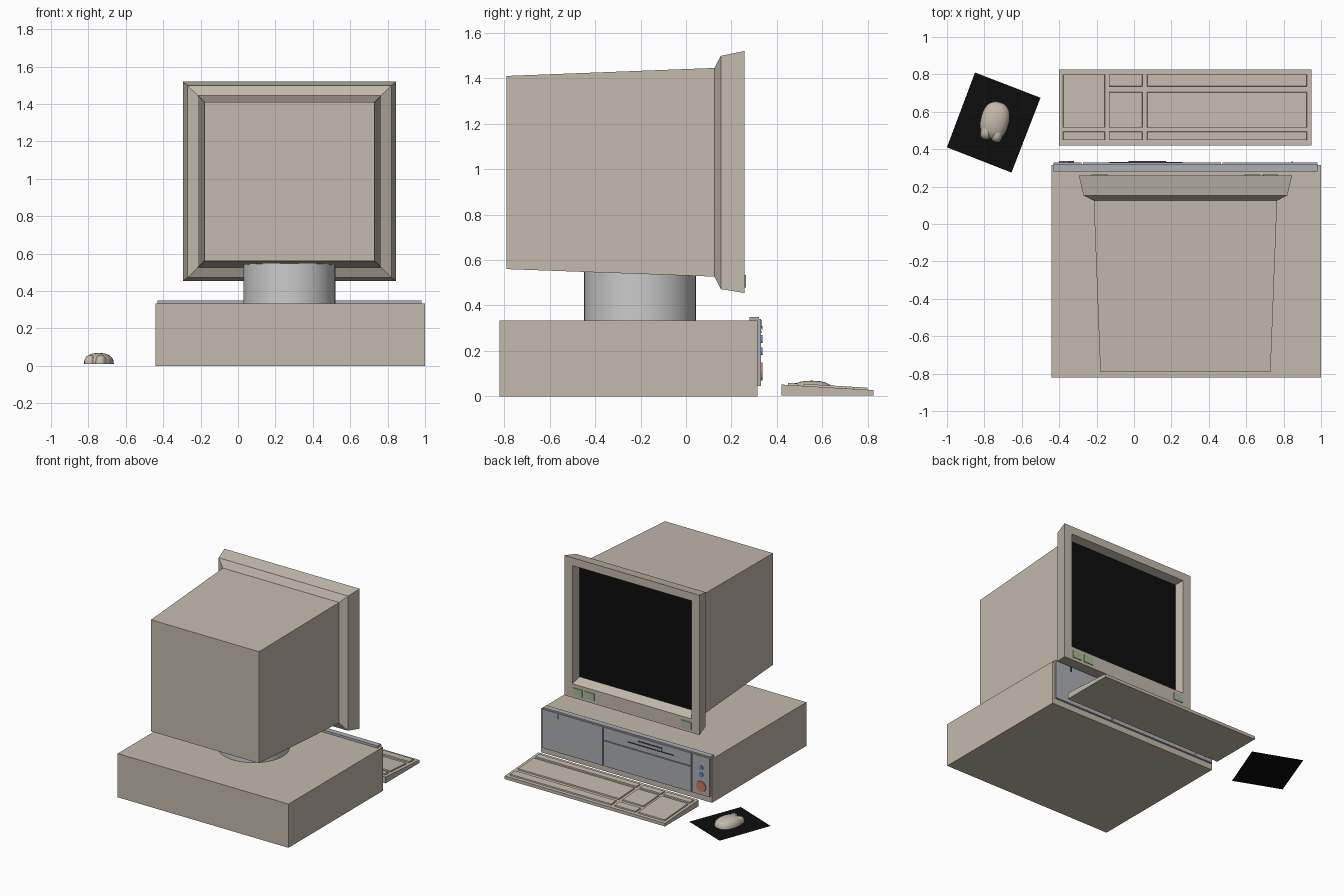
import bpy, bmesh, math
from mathutils import Matrix, Vector

if "Cube" in bpy.data.objects:
    bpy.data.objects.remove(bpy.data.objects["Cube"])


def mat(name, r, g, b):
    m = bpy.data.materials.new(name)
    m.diffuse_color = (r, g, b, 1)
    m.use_nodes = True
    m.node_tree.nodes["Principled BSDF"].inputs["Base Color"].default_value = m.diffuse_color
    return m


BEIGE = mat("beige", .55, .49, .41)
GREY = mat("panel_grey", .42, .43, .46)
LIGHT = mat("light_grey", .52, .52, .52)
BLACK = mat("black", .004, .004, .004)
DARK = mat("dark", .03, .03, .04)
GREEN = mat("green", .38, .5, .3)
BLUE = mat("blue", .12, .28, .6)
RED = mat("red", .6, .2, .14)


def finish(name, bm, material, smooth=False):
    bmesh.ops.recalc_face_normals(bm, faces=bm.faces)
    me = bpy.data.meshes.new(name)
    bm.to_mesh(me)
    bm.free()
    ob = bpy.data.objects.new(name, me)
    bpy.context.collection.objects.link(ob)
    me.materials.append(material)
    if smooth:
        bpy.ops.object.select_all(action='DESELECT')
        ob.select_set(True)
        bpy.context.view_layer.objects.active = ob
        bpy.ops.object.shade_smooth_by_angle(angle=math.radians(40))
    return ob


def loft(name, rings, material, cap_start=True, cap_end=True):
    """Join rings with equal point counts into a skin."""
    bm = bmesh.new()
    vs = [[bm.verts.new(p) for p in ring] for ring in rings]
    n = len(vs[0])
    for a, b in zip(vs, vs[1:]):
        for i in range(n):
            bm.faces.new((a[i], a[(i + 1) % n], b[(i + 1) % n], b[i]))
    if cap_start:
        bm.faces.new(vs[0])
    if cap_end:
        bm.faces.new(vs[-1])
    return finish(name, bm, material)


def rect(y, x0, x1, z0, z1):
    return [(x0, y, z0), (x1, y, z0), (x1, y, z1), (x0, y, z1)]


def box(name, x, y, z, material):
    return loft(name, [rect(y[0], *x, *z), rect(y[1], *x, *z)], material)


def cylinder(name, centre, r, depth, material, axis='Z', sides=48):
    bm = bmesh.new()
    m = Matrix.Translation(centre)
    if axis == 'Y':
        m = m @ Matrix.Rotation(math.pi / 2, 4, 'X')
    bmesh.ops.create_cone(bm, cap_ends=True, segments=sides, radius1=r,
                          radius2=r, depth=depth, matrix=m)
    return finish(name, bm, material, True)


# Computer case and grey front panel with three bays
box("case", (-.44, 1), (-.82, .315), (0, .333), BEIGE)
box("panel_back", (-.43, .98), (.28, .322), (.045, .35), GREY)
box("panel_left_bay", (.474, .98), (.322, .33), (.045, .34), GREY)
box("panel_drive_upper", (-.274, .466), (.322, .33), (.242, .34), GREY)
box("panel_drive_lower", (-.274, .466), (.322, .33), (.045, .236), GREY)
box("panel_controls", (-.43, -.282), (.322, .33), (.045, .34), GREY)

# Drive slots, latch and controls
box("drive_slot", (-.13, .26), (.328, .332), (.279, .287), DARK)
box("drive_latch", (-.03, .17), (.328, .336), (.295, .31), GREY)
box("drive_latch_gap", (-.03, .17), (.328, .333), (.31, .315), DARK)
box("panel_slit", (.842, .85), (.328, .333), (.30, .335), DARK)
for i, z in enumerate((.252, .198)):
    cylinder(f"control_light_{i}", (-.36, .332, z), .017, .008, BLUE, 'Y', 16)
cylinder("power_button", (-.36, .332, .11), .04, .01, RED, 'Y', 24)

# Monitor stand
cylinder("monitor_stand", (.275, -.203, .443), .246, .226, LIGHT)

# Monitor shell: back, flared bezel, then recess down to the screen
loft("monitor_shell", [
    rect(-.79, -.18, .73, .56, 1.41),
    rect(.125, -.215, .765, .527, 1.445),
    rect(.153, -.27, .82, .472, 1.498),
    rect(.258, -.295, .845, .455, 1.52),
    rect(.258, -.227, .777, .56, 1.46),
    rect(.188, -.215, .765, .59, 1.45)], BEIGE, cap_end=False)
loft("screen", [rect(.189, -.215, .765, .59, 1.45)], BLACK, cap_end=False)
for i, (a, b) in enumerate(((.69, .77), (.59, .67), (-.227, -.142))):
    box(f"monitor_button_{i}", (a, b), (.25, .264), (.478, .533), GREEN)


# Keyboard: wedge base with raised key blocks
def slope(y):
    return .052 - (y - .42) * .06


def wedge(name, x0, x1, y0, y1, lift, base, inset=0):
    i = inset
    bottom = [(x, y, base if base is not None else slope(y) - .002)
              for x, y in ((x0, y0), (x1, y0), (x1, y1), (x0, y1))]
    top = [(x, y, slope(y) + lift) for x, y in
           ((x0 + i, y0 + i), (x1 - i, y0 + i), (x1 - i, y1 - i), (x0 + i, y1 - i))]
    return loft(name, [bottom, top], BEIGE)


wedge("keyboard_base", -.40, .95, .42, .825, 0, .004)
func, main, space = (.448, .495), (.515, .705), (.735, .80)
blocks = [(-.38, -.155, (func, (.515, .80))),
          (-.135, .045, (func, main, space)),
          (.07, .925, (func, main, space))]
for c, (x0, x1, rows) in enumerate(blocks):
    for r, (y0, y1) in enumerate(rows):
        wedge(f"key_block_{c}_{r}", x0, x1, y0, y1, .009, None, .002)

# Mouse pad
loft("mouse_pad", [[(-.85, .81, .01), (-.5, .675, .01),
                    (-.655, .275, .01), (-1, .41, .01)]], BLACK, cap_end=False)


# Mouse: squarish rounded dome with two buttons on the far end
def dome(name, offset, size, power):
    bm = bmesh.new()
    bmesh.ops.create_uvsphere(bm, u_segments=32, v_segments=16, radius=1)
    bmesh.ops.bisect_plane(bm, geom=bm.verts[:] + bm.edges[:] + bm.faces[:],
                           plane_co=(0, 0, 0), plane_no=(0, 0, 1), clear_inner=True)
    spin = Matrix.Translation((-.745, .548, .011)) @ Matrix.Rotation(math.radians(-14), 4, 'Z')
    for v in bm.verts:
        p = [math.copysign(abs(c) ** power, c) * s for c, s in zip(v.co, size)]
        v.co = spin @ (Vector(p) + Vector(offset))
    return finish(name, bm, BEIGE, True)


dome("mouse_body", (0, .005, 0), (.076, .102, .058), .85)
for i, s in enumerate((-1, 1)):
    dome(f"mouse_button_{i}", (s * .03, -.062, 0), (.03, .045, .047), .8)
